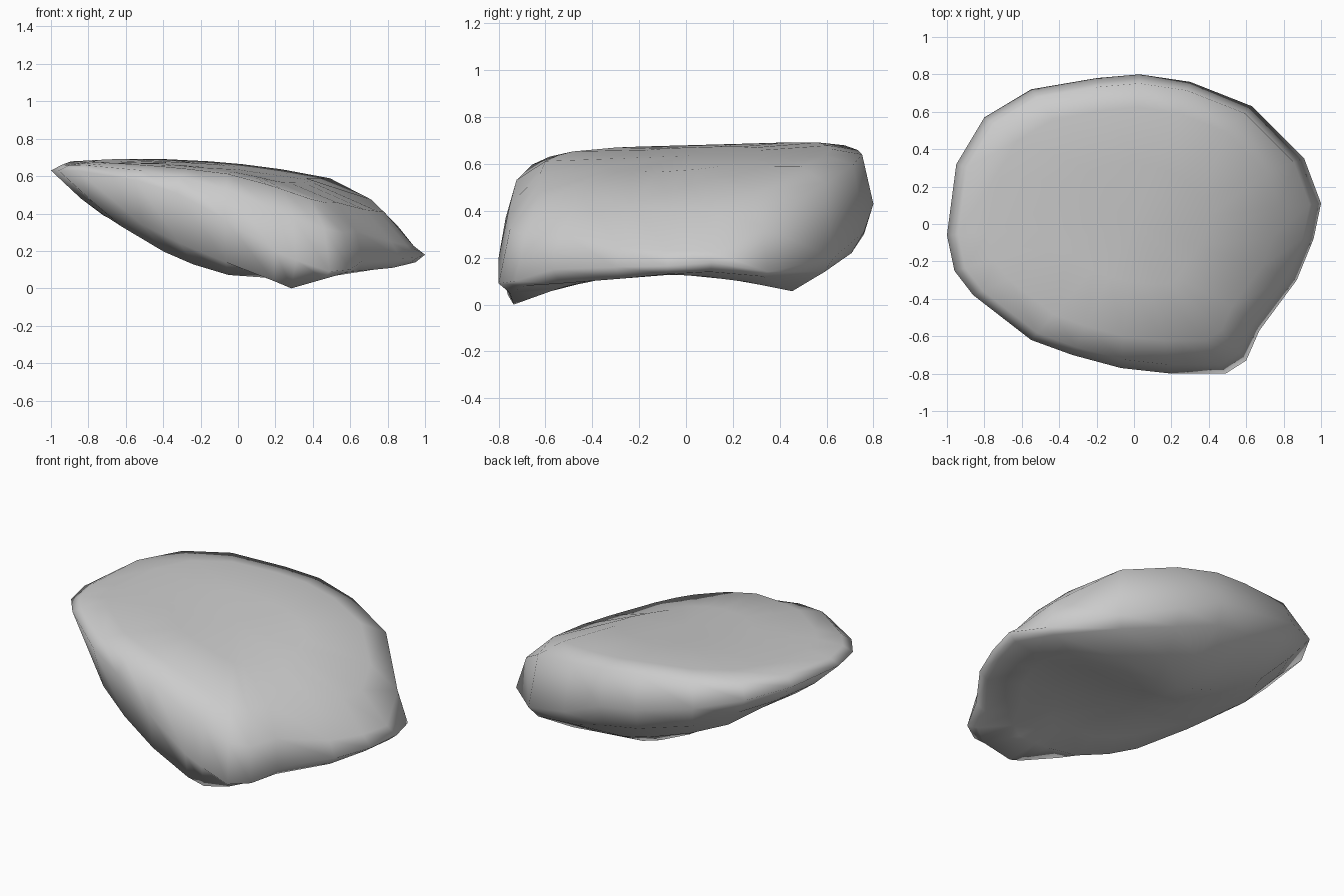
import bpy, bmesh

# Widest outline: x, y, z, then lower-edge inset scale and lower-edge height
RIM = [
    (-1.00, -0.06, 0.63, 0.84, 0.48), (-0.96, -0.25, 0.63, 0.84, 0.48),
    (-0.86, -0.38, 0.63, 0.90, 0.46), (-0.55, -0.62, 0.58, 0.93, 0.34),
    (-0.33, -0.70, 0.51, 0.94, 0.24), (-0.07, -0.77, 0.37, 0.95, 0.14),
    (0.20, -0.80, 0.20, 0.95, 0.04), (0.31, -0.80, 0.15, 0.92, 0.00),
    (0.49, -0.80, 0.09, 0.94, 0.05), (0.60, -0.73, 0.10, 0.94, 0.08),
    (0.67, -0.57, 0.15, 0.94, 0.09), (0.87, -0.30, 0.16, 0.95, 0.11),
    (0.96, -0.08, 0.165, 0.95, 0.13), (1.00, 0.11, 0.18, 0.95, 0.14),
    (0.91, 0.35, 0.14, 0.94, 0.12), (0.63, 0.63, 0.20, 0.94, 0.14),
    (0.30, 0.76, 0.31, 0.93, 0.22), (0.03, 0.80, 0.43, 0.95, 0.30),
    (-0.20, 0.78, 0.46, 0.95, 0.33), (-0.55, 0.72, 0.54, 0.92, 0.40),
    (-0.80, 0.57, 0.60, 0.89, 0.48), (-0.95, 0.32, 0.63, 0.85, 0.49),
]


def top_z(x, y):
    drop = max(0.0, x - 0.48) ** 2 + 0.25 * max(0.0, x) * max(0.0, -y)
    return 0.635 - 0.12 * x - 0.08 * x * x + 0.05 * y + 0.03 * x * y - drop


def bottom_z(x, y):
    m = max(0.0, -x)
    d = y + 0.15
    sag = (0.2 if d > 0 else 0.4) * d * d
    lift = 5.0 * max(0.0, y - 0.41) ** 2 * (x < 0.3) + 0.35 * m * max(0.0, y)
    return 0.13 + 0.12 * m + 0.34 * m * m - sag + lift


bm = bmesh.new()


def surface_ring(scale, height, front_blend=1.0, back_blend=1.0):
    ring = []
    for x, y, z, _, _ in RIM:
        px, py = x * scale, y * scale
        blend = back_blend if y > 0.3 else front_blend
        ring.append(bm.verts.new((px, py, z + blend * (height(px, py) - z))))
    return ring


# Rings from the middle of the top, over the rim, to the middle of the underside
rings = [
    surface_ring(0.40, top_z),
    surface_ring(0.78, top_z),
    surface_ring(0.94, top_z, 0.68, 0.88),
    [bm.verts.new((x, y, z)) for x, y, z, _, _ in RIM],
    [bm.verts.new((x * s, y * s, low)) for x, y, _, s, low in RIM],
    surface_ring(0.72, bottom_z),
    surface_ring(0.50, bottom_z),
    surface_ring(0.25, bottom_z),
]
n = len(RIM)
for a, b in zip(rings, rings[1:]):
    for i in range(n):
        j = (i + 1) % n
        bm.faces.new((a[i], b[i], b[j], a[j]))

# Close both ends with fans
for ring, height in ((rings[0], top_z), (rings[-1], bottom_z)):
    centre = bm.verts.new((0, 0, height(0, 0)))
    for i in range(n):
        bm.faces.new((ring[i], ring[(i + 1) % n], centre))

bmesh.ops.recalc_face_normals(bm, faces=bm.faces)
for f in bm.faces:
    f.smooth = True

mesh = bpy.data.meshes.new("stone")
bm.to_mesh(mesh)
bm.free()
stone = bpy.data.objects.new("stone", mesh)
bpy.context.collection.objects.link(stone)
